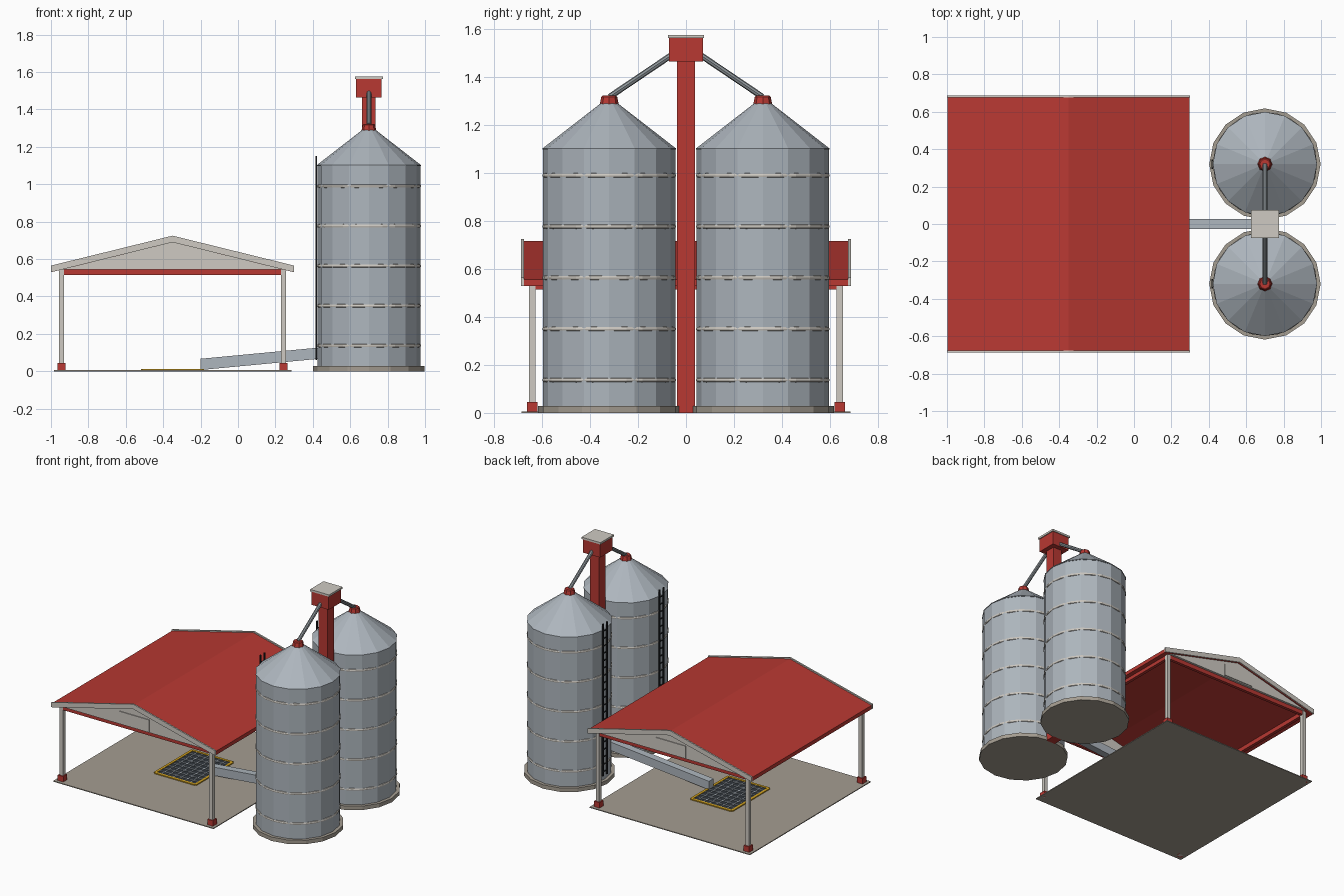
import bpy, bmesh, math
from mathutils import Vector

if "Cube" in bpy.data.objects:
    bpy.data.objects.remove(bpy.data.objects["Cube"])


def mat(name, r, g, b):
    m = bpy.data.materials.new(name)
    m.diffuse_color = (r, g, b, 1)
    m.use_nodes = True
    m.node_tree.nodes["Principled BSDF"].inputs["Base Color"].default_value = m.diffuse_color
    return m


RED = mat("barn red", 0.48, 0.04, 0.032)
TRIM = mat("pale trim", 0.62, 0.59, 0.54)
METAL = mat("galvanised steel", 0.42, 0.465, 0.51)
PIPE = mat("pipe grey", 0.27, 0.30, 0.32)
CONCRETE = mat("concrete", 0.375, 0.337, 0.285)
YELLOW = mat("safety yellow", 0.66, 0.37, 0.015)
DARK = mat("dark pit", 0.03, 0.037, 0.045)
BLACK = mat("ladder black", 0.015, 0.017, 0.02)


def finish(name, bm, m):
    bmesh.ops.recalc_face_normals(bm, faces=bm.faces)
    me = bpy.data.meshes.new(name)
    bm.to_mesh(me)
    bm.free()
    me.materials.append(m)
    ob = bpy.data.objects.new(name, me)
    bpy.context.collection.objects.link(ob)
    return ob


def add_box(bm, x0, x1, y0, y1, z0, z1):
    vs = bmesh.ops.create_cube(bm, size=1)["verts"]
    for v in vs:
        v.co = ((x0 + x1) / 2 + v.co.x * (x1 - x0),
                (y0 + y1) / 2 + v.co.y * (y1 - y0),
                (z0 + z1) / 2 + v.co.z * (z1 - z0))


def box(name, m, *dims):
    bm = bmesh.new()
    add_box(bm, *dims)
    return finish(name, bm, m)


def prism(name, m, pts, y0, y1):
    """Extrude an x-z outline along y."""
    bm = bmesh.new()
    f = bm.faces.new([bm.verts.new((x, y0, z)) for x, z in pts])
    ext = bmesh.ops.extrude_face_region(bm, geom=[f])["geom"]
    bmesh.ops.translate(bm, vec=(0, y1 - y0, 0),
                        verts=[g for g in ext if isinstance(g, bmesh.types.BMVert)])
    return finish(name, bm, m)


def lathe(name, m, profile, sides, x, y):
    """Capped turned solid from (radius, z) points, corners on the axes."""
    bm = bmesh.new()
    rings = [[bm.verts.new((x + r * math.cos(2 * math.pi * i / sides),
                            y + r * math.sin(2 * math.pi * i / sides), z))
              for i in range(sides)] for r, z in profile]
    for a, b in zip(rings, rings[1:]):
        for i in range(sides):
            j = (i + 1) % sides
            bm.faces.new((a[i], a[j], b[j], b[i]))
    bm.faces.new(rings[0])
    bm.faces.new(rings[-1])
    return finish(name, bm, m)


def rod(name, m, a, b, r, sides=8):
    a, b = Vector(a), Vector(b)
    bm = bmesh.new()
    bmesh.ops.create_cone(bm, cap_ends=True, segments=sides, radius1=r, radius2=r,
                          depth=(b - a).length)
    ob = finish(name, bm, m)
    ob.location = (a + b) / 2
    ob.rotation_euler = (b - a).to_track_quat('Z', 'Y').to_euler()
    return ob


def chevron(cx, half, eave, ridge, thick):
    return [(cx - half, eave), (cx, ridge), (cx + half, eave),
            (cx + half, eave - thick), (cx, ridge - thick), (cx - half, eave - thick)]


# Open shed
CX = -0.35
box("shed_slab", CONCRETE, -0.985, 0.285, -0.685, 0.685, 0, 0.006)
prism("shed_roof", RED, chevron(CX, 0.648, 0.557, 0.717, 0.027), -0.68, 0.68)
for s, end in ((-1, "front"), (1, "back")):
    prism(end + "_rake_board", TRIM, chevron(CX, 0.65, 0.565, 0.725, 0.035),
          s * 0.676, s * 0.687)
    prism(end + "_gable", TRIM, [(CX - 0.59, 0.545), (CX + 0.59, 0.545), (CX, 0.69)],
          s * 0.652, s * 0.668)
    prism(end + "_gable_vent", TRIM, [(CX - 0.118, 0.553), (CX + 0.118, 0.553),
                                      (CX + 0.118, 0.638), (CX - 0.118, 0.638)],
          s * 0.668, s * 0.674)
    box(end + "_beam", RED, CX - 0.593, CX + 0.593, s * 0.641 - 0.011, s * 0.641 + 0.011,
        0.515, 0.547)
    for t, side in ((-1, "left"), (1, "right")):
        px, py = CX + t * 0.593, s * 0.641
        box(f"{end}_{side}_post", TRIM, px - 0.0135, px + 0.0135, py - 0.0135, py + 0.0135,
            0, 0.545)
        box(f"{end}_{side}_post_foot", RED, px - 0.022, px + 0.022, py - 0.022, py + 0.022,
            0, 0.045)
for t, side in ((-1, "left"), (1, "right")):
    px = CX + t * 0.593
    box(side + "_eave_beam", RED, px - 0.011, px + 0.011, -0.641, 0.641, 0.515, 0.55)

# Unloading grate in the shed floor
GX, GY = 0.16, 0.21
box("grate_pit", DARK, CX - GX, CX + GX, -GY, GY, 0.004, 0.009)
bm = bmesh.new()
for s in (-1, 1):
    add_box(bm, CX - GX, CX + GX, s * GY - 0.009, s * GY + 0.009, 0.004, 0.013)
    add_box(bm, CX + s * GX - 0.009, CX + s * GX + 0.009, -GY, GY, 0.004, 0.013)
finish("grate_frame", bm, YELLOW)
bm = bmesh.new()
for i in range(1, 7):
    x = CX - GX + 2 * GX * i / 7
    add_box(bm, x - 0.003, x + 0.003, -GY, GY, 0.006, 0.0115)
for i in range(1, 9):
    y = -GY + 2 * GY * i / 9
    add_box(bm, CX - GX, CX + GX, y - 0.003, y + 0.003, 0.006, 0.0115)
finish("grate_bars", bm, METAL)

# Conveyor from the grate to the elevator
prism("conveyor", METAL, [(-0.2, 0.007), (0.68, 0.09), (0.68, 0.15), (-0.2, 0.067)],
      -0.026, 0.026)

# Bucket elevator
SX = 0.7
box("elevator_leg", RED, SX - 0.036, SX + 0.036, -0.037, 0.037, 0, 1.47)
box("elevator_head", RED, SX - 0.068, SX + 0.068, -0.07, 0.07, 1.465, 1.562)
box("elevator_lid", TRIM, SX - 0.075, SX + 0.075, -0.076, 0.076, 1.562, 1.576)

# Two silos with bands, caps, spouts and ladders
for s, side in ((-1, "front"), (1, "back")):
    y = s * 0.32
    lathe(side + "_silo_base", CONCRETE, [(0.298, 0), (0.298, 0.028)], 16, SX, y)
    lathe(side + "_silo_body", METAL, [(0.276, 0.028), (0.276, 1.1)], 16, SX, y)
    lathe(side + "_silo_roof", METAL, [(0.279, 1.098), (0.279, 1.102), (0.03, 1.295)],
          16, SX, y)
    lathe(side + "_silo_cap", RED, [(0.04, 1.285), (0.033, 1.318), (0.027, 1.323)], 8, SX, y)
    for k in range(5):
        z = 0.137 + 0.2133 * k
        lathe(f"{side}_silo_band_{k + 1}", TRIM,
              [(0.270, z - 0.010), (0.2765, z - 0.007), (0.2785, z),
               (0.2765, z + 0.007), (0.270, z + 0.010)], 24, SX, y)
    rod(side + "_spout", PIPE, (SX, s * 0.06, 1.492), (SX, s * 0.318, 1.318), 0.0125)
    bm = bmesh.new()
    for t in (-1, 1):
        add_box(bm, 0.414, 0.422, y + t * 0.022 - 0.004, y + t * 0.022 + 0.004, 0.06, 1.152)
    for k in range(20):
        z = 0.09 + k * 0.053
        add_box(bm, 0.415, 0.421, y - 0.022, y + 0.022, z - 0.003, z + 0.003)
    finish(side + "_ladder", bm, BLACK)
